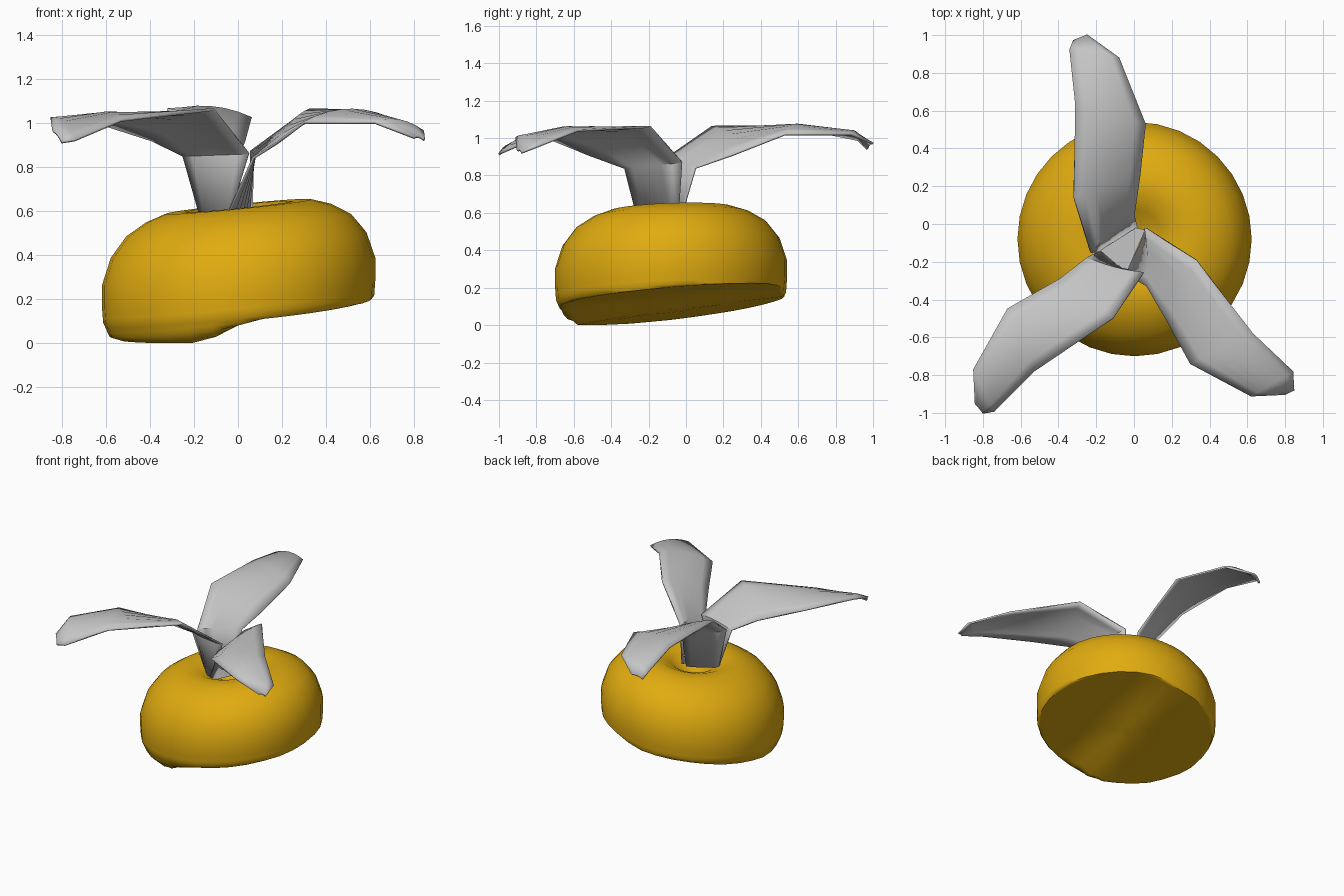
import bpy, bmesh, math
from mathutils import Vector

if "Cube" in bpy.data.objects:
    bpy.data.objects.remove(bpy.data.objects["Cube"])


def material(name, rgb):
    m = bpy.data.materials.new(name)
    m.diffuse_color = (*rgb, 1)
    m.use_nodes = True
    m.node_tree.nodes["Principled BSDF"].inputs["Base Color"].default_value = m.diffuse_color
    return m


orange = material("golden_orange", (0.75, 0.41, 0.005))
grey = material("light_grey", (0.56, 0.56, 0.56))


def finish(bm, name, mat, angle):
    bmesh.ops.recalc_face_normals(bm, faces=bm.faces)
    me = bpy.data.meshes.new(name)
    bm.to_mesh(me)
    bm.free()
    ob = bpy.data.objects.new(name, me)
    bpy.context.collection.objects.link(ob)
    me.materials.append(mat)
    bpy.ops.object.select_all(action='DESELECT')
    ob.select_set(True)
    bpy.context.view_layer.objects.active = ob
    bpy.ops.object.shade_smooth_by_angle(angle=math.radians(angle))
    return ob


def underside(x, y):
    """Height of the slanted, stepped underside: the left lip hangs lower."""
    low = 0.09 + 0.09 * x + 0.12 * y
    high = 0.156 + 0.088 * x + 0.084 * y
    t = min(1, max(0, (x + 0.09 - 0.18 * y) / 0.3))
    return low + (high - low) * t * t * (3 - 2 * t)


# Fruit body: a lathed, dimpled profile, leaning a little, flattened below
profile = [(0.05, 0.22), (0.15, 0.295), (0.24, 0.335), (0.33, 0.335), (0.42, 0.305),
           (0.51, 0.25), (0.58, 0.16), (0.62, 0.04), (0.62, -0.06)]
curve = [(0.62, -0.06), (0.615, -0.13), (0.585, -0.2), (0.52, -0.27), (0.44, -0.31), (0.35, -0.33)]
for (r0, z0), (r1, z1) in zip(curve, curve[1:]):
    for k in range(1, 4):
        profile.append((r0 + (r1 - r0) * k / 3, z0 + (z1 - z0) * k / 3))
profile += [(0.25, -0.35), (0.15, -0.36), (0.05, -0.36)]
SIDES = 32
bm = bmesh.new()
rings = []
for r, z in profile:
    ring = []
    for i in range(SIDES):
        a = 2 * math.pi * i / SIDES
        x, y = r * math.cos(a), r * math.sin(a)
        h = z + 0.285 + 0.10 * x + 0.035 * y
        y -= 0.08
        ring.append(bm.verts.new((x + 0.003, y, max(h, underside(x, y), 0))))
    rings.append(ring)
for lo, hi in zip(rings, rings[1:]):
    for i in range(SIDES):
        j = (i + 1) % SIDES
        bm.faces.new((lo[i], lo[j], hi[j], hi[i]))
bm.faces.new(rings[0])
bm.faces.new(rings[-1])
finish(bm, "fruit_body", orange, 50)

# Leaves: left and right edge points at stations from the stem to the tip
leaves = {
    "back_leaf": [
        ((-0.17, -0.14, 0.57), (0.02, -0.03, 0.57)),
        ((-0.23, -0.15, 0.86), (0.0, 0.05, 0.84)),
        ((-0.32, 0.14, 1.06), (0.03, 0.25, 0.91)),
        ((-0.31, 0.63, 1.05), (0.06, 0.53, 1.02)),
        ((-0.34, 0.92, 0.99), (-0.08, 0.88, 1.02)),
        ((-0.32, 0.97, 0.94), (-0.25, 1.0, 0.97))],
    "left_leaf": [
        ((-0.04, -0.25, 0.57), (-0.17, -0.14, 0.57)),
        ((0.05, -0.26, 0.86), (-0.25, -0.18, 0.85)),
        ((-0.11, -0.5, 1.06), (-0.39, -0.29, 0.92)),
        ((-0.53, -0.78, 1.01), (-0.67, -0.45, 1.01)),
        ((-0.74, -0.99, 0.92), (-0.85, -0.77, 1.02)),
        ((-0.80, -1.0, 0.91), (-0.84, -0.95, 0.96))],
    "right_leaf": [
        ((0.06, -0.04, 0.57), (-0.05, -0.26, 0.57)),
        ((0.06, -0.02, 0.87), (0.07, -0.33, 0.84)),
        ((0.33, -0.19, 1.06), (0.18, -0.52, 0.91)),
        ((0.63, -0.58, 1.04), (0.3, -0.74, 1.0)),
        ((0.84, -0.78, 0.96), (0.62, -0.91, 1.0)),
        ((0.845, -0.88, 0.92), (0.8, -0.9, 0.93))],
}
COLS = 6
arch = [0.01, 0.015, 0.025, 0.035, 0.03, 0.01]
for name, stations in leaves.items():
    bm = bmesh.new()
    tip = (Vector(stations[-1][0]) + Vector(stations[-1][1])) / 2
    out = Vector((tip.x + 0.05, tip.y + 0.12, 0)).normalized()
    rows = []
    for k, (l, r) in enumerate(stations):
        # the stem bulges outward, the blade bulges upward
        push = out if k < 2 else Vector((0, 0, 1))
        rows.append([])
        for c in range(COLS + 1):
            t = c / COLS
            p = Vector(l).lerp(Vector(r), t) + push * arch[k] * 4 * t * (1 - t)
            rows[-1].append(bm.verts.new(p))
    for a, b in zip(rows, rows[1:]):
        for c in range(COLS):
            bm.faces.new((a[c], a[c + 1], b[c + 1], b[c]))
    leaf = finish(bm, name, grey, 40)
    thick = leaf.modifiers.new("thickness", 'SOLIDIFY')
    thick.thickness = 0.012
    thick.offset = 0

# Small plate closing the bottom of the funnel between the stems
bm = bmesh.new()
bm.faces.new([bm.verts.new((x, y, 0.64)) for x, y in
              ((-0.18, -0.14), (-0.04, -0.26), (0.06, -0.03), (0.01, -0.02))])
finish(bm, "stem_floor", grey, 30)
